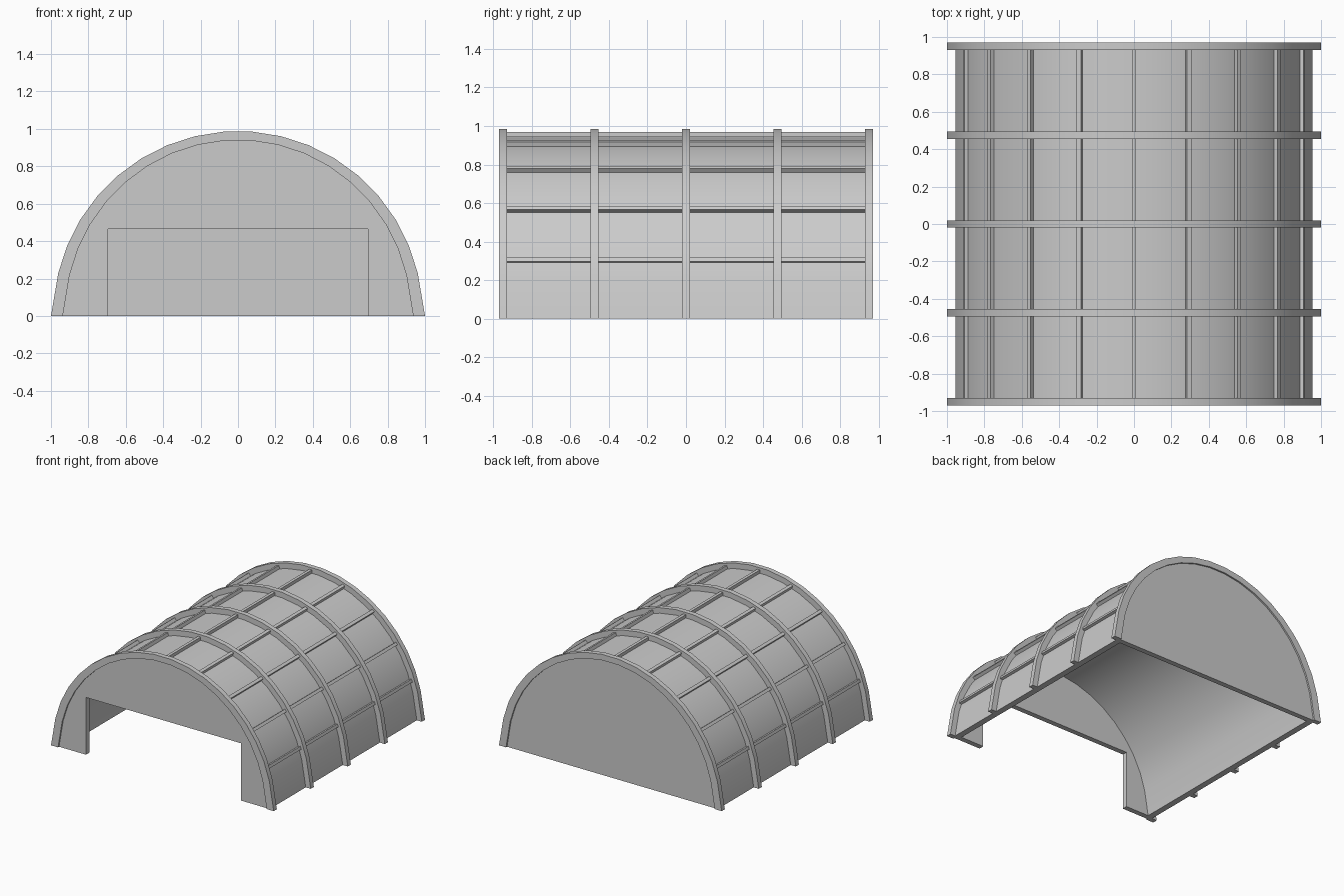
import bpy, bmesh
from math import sin, cos, radians
from mathutils import Matrix, Vector

cube = bpy.data.objects.get("Cube")
if cube:
    bpy.data.objects.remove(cube)

metal = bpy.data.materials.new("plain_grey")
metal.use_nodes = True
grey = (0.6, 0.6, 0.6, 1)
metal.diffuse_color = grey
metal.node_tree.nodes["Principled BSDF"].inputs["Base Color"].default_value = grey


def arch(sx=1.0, sz=1.0):
    """Arch outline from right foot to left foot as (x, z) pairs."""
    pts = [(1.0, 0.0)]
    for i in range(18):
        a = radians(13.5 + 9 * i)
        pts.append((0.988 * cos(a), 0.988 * sin(a)))
    pts.append((-1.0, 0.0))
    return [(x * sx, z * sz) for x, z in pts]


def finish(name, bm):
    bmesh.ops.recalc_face_normals(bm, faces=bm.faces)
    mesh = bpy.data.meshes.new(name)
    bm.to_mesh(mesh)
    bm.free()
    mesh.materials.append(metal)
    obj = bpy.data.objects.new(name, mesh)
    bpy.context.collection.objects.link(obj)
    bpy.ops.object.select_all(action="DESELECT")
    obj.select_set(True)
    bpy.context.view_layer.objects.active = obj
    bpy.ops.object.shade_smooth_by_angle(angle=radians(30))
    return obj


def band(name, outer, inner, y0, y1):
    """Curved strip with thickness between two arches."""
    bm = bmesh.new()
    loops = [[bm.verts.new((x, y, z)) for x, z in pts]
             for pts, y in ((outer, y0), (outer, y1), (inner, y1), (inner, y0))]
    for a, b in zip(loops, loops[1:] + loops[:1]):
        for i in range(len(a) - 1):
            bm.faces.new((a[i], a[i + 1], b[i + 1], b[i]))
    for end in (0, -1):
        bm.faces.new([loop[end] for loop in loops])
    return finish(name, bm)


def slab(name, outline, y0, y1):
    """Flat panel extruded along y."""
    bm = bmesh.new()
    face = bm.faces.new([bm.verts.new((x, y0, z)) for x, z in outline])
    geom = bmesh.ops.extrude_face_region(bm, geom=[face])["geom"]
    verts = [v for v in geom if isinstance(v, bmesh.types.BMVert)]
    bmesh.ops.translate(bm, verts=verts, vec=(0, y1 - y0, 0))
    return finish(name, bm)


# Roof shell
band("roof_shell", arch(0.955, 0.955), arch(0.905, 0.905), -0.93, 0.93)

# Arched ribs
for i in range(5):
    y = -0.95 + 0.475 * i
    band(f"arch_rib_{i + 1}", arch(), arch(0.937, 0.952), y - 0.02, y + 0.02)

# End walls, the front one with a wide doorway
wall = arch(0.938, 0.953)
slab("back_wall", wall, 0.915, 0.957)
door_x, door_z = 0.695, 0.465
doorway = [(-door_x, 0), (-door_x, door_z), (door_x, door_z), (door_x, 0)]
slab("front_wall", wall + doorway, -0.957, -0.915)

# Lengthwise battens on the roof
for i in range(1, 10):
    a = radians(18 * i)
    bm = bmesh.new()
    bmesh.ops.create_cube(bm, size=1)
    place = (Matrix.Translation(Vector((0.945 * cos(a), 0, 0.015 + 0.94 * sin(a))))
             @ Matrix.Rotation(-a, 4, "Y")
             @ Matrix.Diagonal((0.026, 1.87, 0.024, 1)))
    bm.transform(place)
    finish(f"roof_batten_{i}", bm)
